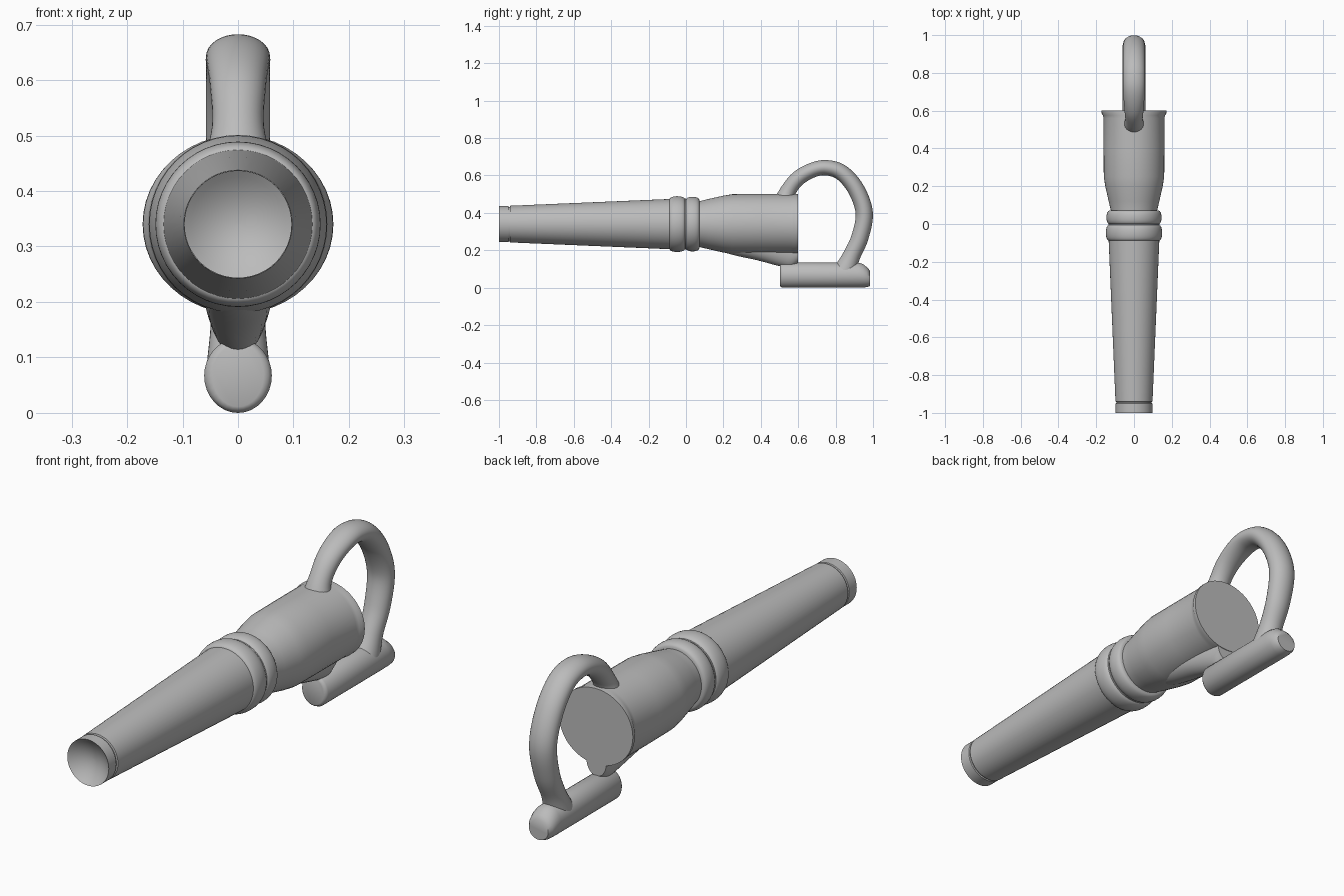
import bpy, bmesh, math
from mathutils import Vector

cube = bpy.data.objects.get("Cube")
if cube:
    bpy.data.objects.remove(cube, do_unlink=True)

grey = bpy.data.materials.new("plain_grey")
grey.use_nodes = True
colour = (0.5, 0.5, 0.5, 1)
grey.diffuse_color = colour
grey.node_tree.nodes["Principled BSDF"].inputs["Base Color"].default_value = colour


def spline(stations, steps):
    """Catmull-Rom interpolation of (y, z, half width, half height) stations."""
    pts = [Vector(s) for s in stations]
    pts = [pts[0] * 2 - pts[1]] + pts + [pts[-1] * 2 - pts[-2]]
    out = []
    for a, b, c, d in zip(pts, pts[1:], pts[2:], pts[3:]):
        for i in range(steps):
            t = i / steps
            out.append((b * 2 + (c - a) * t + (a * 2 - b * 5 + c * 4 - d) * t ** 2
                        + (b * 3 - a - c * 3 + d) * t ** 3) / 2)
    return out + [pts[-2]]


def loft(name, stations, sides=48, follow=False, angle=35):
    """Skin elliptical rings along y, or square to the path if follow is set."""
    bm = bmesh.new()
    rings = []
    for i, (y, z, rx, rn) in enumerate(stations):
        normal = Vector((0, 0, 1))
        if follow:
            p = stations[max(i - 1, 0)]
            q = stations[min(i + 1, len(stations) - 1)]
            normal = Vector((0, p[1] - q[1], q[0] - p[0])).normalized()
        ring = []
        for k in range(sides):
            a = math.tau * k / sides
            ring.append(bm.verts.new(Vector((rx * math.cos(a), y, z)) + normal * rn * math.sin(a)))
        rings.append(ring)
    for r, s in zip(rings, rings[1:]):
        for k in range(sides):
            n = (k + 1) % sides
            bm.faces.new((r[k], r[n], s[n], s[k]))
    bm.faces.new(rings[0])
    bm.faces.new(rings[-1])
    bmesh.ops.recalc_face_normals(bm, faces=bm.faces)
    mesh = bpy.data.meshes.new(name)
    bm.to_mesh(mesh)
    bm.free()
    mesh.materials.append(grey)
    obj = bpy.data.objects.new(name, mesh)
    bpy.context.collection.objects.link(obj)
    bpy.ops.object.select_all(action='DESELECT')
    obj.select_set(True)
    bpy.context.view_layer.objects.active = obj
    bpy.ops.object.shade_smooth_by_angle(angle=math.radians(angle))
    return obj


AXIS = 0.34


def turned(profile):
    return [(y, AXIS, r, r) for y, r in profile]


# Tapered front tube with a dished end and a fine groove behind its lip
dish = [(-0.96 - 0.04 * (i / 8) ** 2, max(0.097 * i / 8, 0.002)) for i in range(9)]
loft("front_tube", turned(dish + [(-0.95, 0.097), (-0.948, 0.092), (-0.942, 0.092),
                                  (-0.94, 0.098), (-0.09, 0.134), (0, 0.136)]))

# Twin rounded collar rings
for name, y, half, r in (("front_collar", -0.047, 0.043, 0.149),
                         ("rear_collar", 0.035, 0.037, 0.146)):
    arc = [math.pi * i / 12 for i in range(13)]
    loft(name, turned([(y - half * math.cos(a), r - 0.026 + 0.026 * math.sin(a) ** 0.6)
                       for a in arc]))

# Rear barrel, flaring sideways at its flat end
barrel = [(y, AXIS, r, r) for y, r in ((0.03, 0.12), (0.07, 0.122), (0.12, 0.134),
                                       (0.2, 0.152), (0.25, 0.16), (0.4, 0.161), (0.56, 0.161))]
barrel += [(0.575, AXIS, 0.164, 0.161), (0.585, AXIS, 0.171, 0.161), (0.6, AXIS, 0.172, 0.16)]
loft("rear_barrel", barrel)

# Keel joining the barrel to the lower bar
loft("keel", spline([(0.1, 0.27, 0.05, 0.045), (0.24, 0.24, 0.062, 0.062),
                     (0.38, 0.215, 0.062, 0.068), (0.5, 0.2, 0.056, 0.085),
                     (0.56, 0.19, 0.05, 0.085), (0.598, 0.19, 0.046, 0.06)], 4), sides=32)

# Lower bar with a sloping rear tip
loft("lower_bar", [(0.503, 0.067, 0.046, 0.056), (0.506, 0.067, 0.055, 0.062),
                   (0.516, 0.067, 0.061, 0.067), (0.92, 0.067, 0.061, 0.067),
                   (0.945, 0.064, 0.06, 0.063), (0.968, 0.056, 0.055, 0.053),
                   (0.983, 0.05, 0.045, 0.042)], sides=32, angle=50)

# Hooped handle from the barrel top round to the bar
loft("handle", spline([(0.52, 0.44, 0.066, 0.06), (0.545, 0.515, 0.047, 0.043),
                       (0.6, 0.585, 0.05, 0.041), (0.68, 0.63, 0.056, 0.04),
                       (0.755, 0.641, 0.058, 0.041), (0.835, 0.613, 0.058, 0.043),
                       (0.91, 0.525, 0.058, 0.045), (0.953, 0.4, 0.057, 0.046),
                       (0.93, 0.27, 0.053, 0.046), (0.885, 0.17, 0.049, 0.047),
                       (0.85, 0.09, 0.056, 0.06)], 6), sides=32, follow=True, angle=60)
